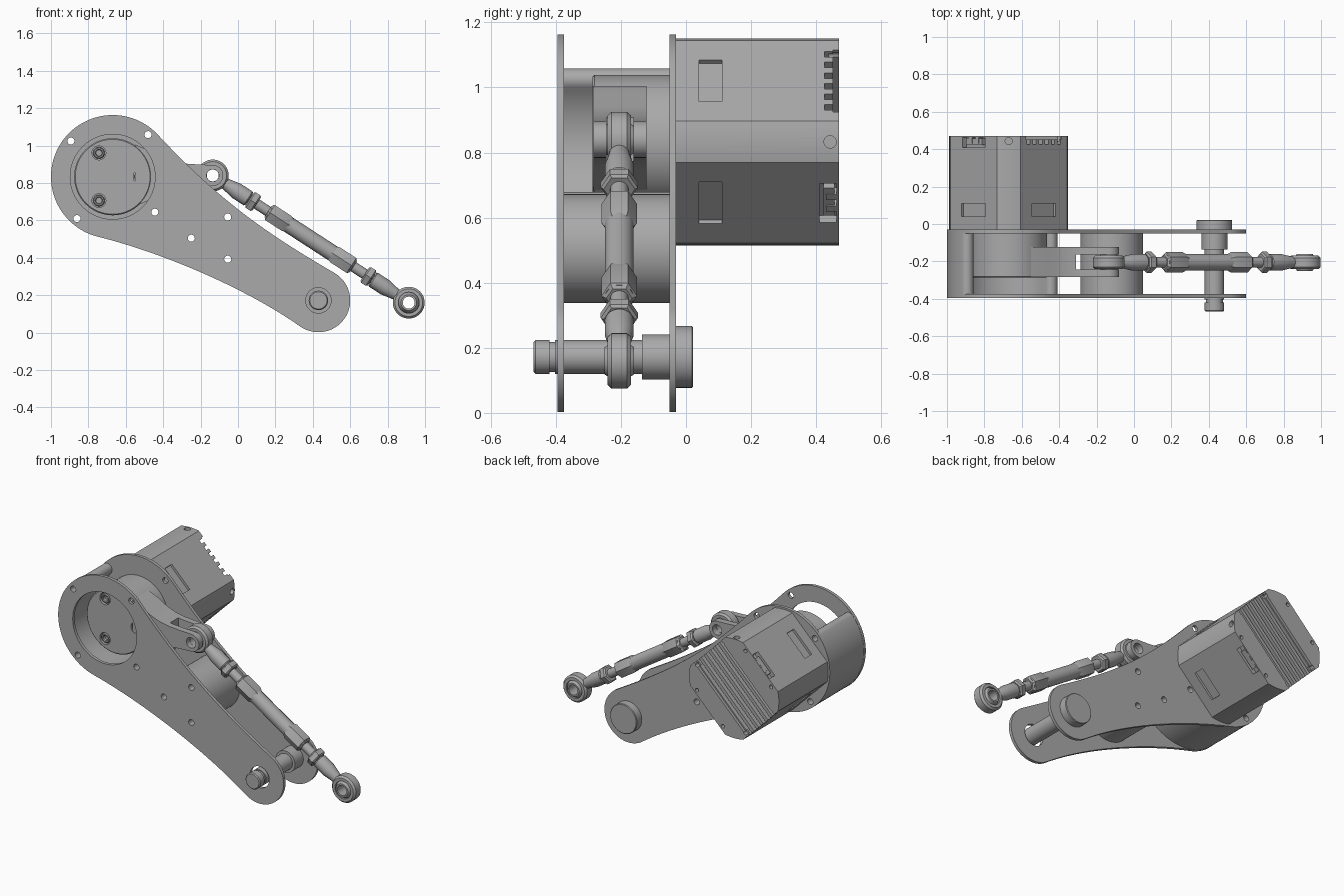
import bpy, bmesh, math
from math import cos, sin, radians
from mathutils import Vector, Matrix
from mathutils.geometry import interpolate_bezier

if "Cube" in bpy.data.objects:
    bpy.data.objects.remove(bpy.data.objects["Cube"])

grey = bpy.data.materials.new("machined_grey")
grey.use_nodes = True
COLOUR = (0.4, 0.4, 0.4, 1)
grey.diffuse_color = COLOUR
grey.node_tree.nodes["Principled BSDF"].inputs["Base Color"].default_value = COLOUR

HUB, FOOT = Vector((-0.67, 0.833)), Vector((0.43, 0.172))
PIVOT, TIP = Vector((-0.135, 0.84)), Vector((0.913, 0.16))
ROD_Y = -0.205
parts = []


def finish(name, bm):
    bmesh.ops.remove_doubles(bm, verts=bm.verts, dist=1e-5)
    bmesh.ops.recalc_face_normals(bm, faces=bm.faces)
    mesh = bpy.data.meshes.new(name)
    bm.to_mesh(mesh)
    bm.free()
    mesh.materials.append(grey)
    ob = bpy.data.objects.new(name, mesh)
    bpy.context.collection.objects.link(ob)
    parts.append(ob)
    return ob


def polar(centre, r, deg):
    return centre + r * Vector((cos(radians(deg)), sin(radians(deg))))


def arc(centre, r, a0, a1, steps=24):
    return [polar(centre, r, a0 + (a1 - a0) * i / steps) for i in range(steps + 1)]


def prism(name, outline, y0, y1):
    """Extrude an x-z outline along y."""
    bm = bmesh.new()
    face = bm.faces.new([bm.verts.new((p[0], y0, p[1])) for p in outline])
    new = bmesh.ops.extrude_face_region(bm, geom=[face])["geom"]
    bmesh.ops.translate(bm, vec=(0, y1 - y0, 0),
                        verts=[v for v in new if isinstance(v, bmesh.types.BMVert)])
    return finish(name, bm)


def disc(name, centre, r, y0, y1, sides=48):
    return prism(name, arc(centre, r, 0, 360 - 360 / sides, sides - 1), y0, y1)


def lathe(name, profile, origin, axis, sides=40, closed=False):
    """Revolve (distance, radius) pairs around an axis."""
    bm = bmesh.new()
    turn = Vector(axis).to_track_quat("Z", "Y")
    if not closed:
        profile = [(profile[0][0], 0)] + profile + [(profile[-1][0], 0)]
    rings = [[bm.verts.new(Vector(origin) + turn @ Vector(
        (r * cos(math.tau * k / sides), r * sin(math.tau * k / sides), t)))
        for k in range(sides)] for t, r in profile]
    pairs = list(zip(rings, rings[1:])) + ([(rings[-1], rings[0])] if closed else [])
    for a, b in pairs:
        for k in range(sides):
            n = (k + 1) % sides
            bm.faces.new((a[k], a[n], b[n], b[k]))
    return finish(name, bm)


def block(name, angle, radial, y, tangent):
    """Box about the hub axis; each argument is a (low, high) range."""
    bm = bmesh.new()
    bmesh.ops.create_cube(bm, size=1)
    spans = (radial, y, tangent)
    for v in bm.verts:
        v.co = [s[0] + (c + 0.5) * (s[1] - s[0]) for s, c in zip(spans, v.co)]
    bm.transform(Matrix.Translation((HUB.x, 0, HUB.y)) @ Matrix.Rotation(-radians(angle), 4, "Y"))
    return finish(name, bm)


def cut(target, cutters):
    for c in cutters:
        mod = target.modifiers.new("cut", "BOOLEAN")
        mod.operation, mod.solver, mod.object = "DIFFERENCE", "EXACT", c
        bpy.context.view_layer.objects.active = target
        bpy.ops.object.modifier_apply(modifier=mod.name)
        parts.remove(c)
        bpy.data.objects.remove(c)


def bezier(p0, d0, p1, d1, handle):
    a, b = (Vector((cos(radians(d)), sin(radians(d)))) * handle for d in (d0, d1))
    pts = interpolate_bezier(*[v.to_3d() for v in (p0, p0 + a, p1 - b, p1)], 26)
    return [v.to_2d() for v in pts[1:-1]]


# Side plates
BARREL = Vector((-0.12, 0.505))
rim_holes = [polar(HUB, 0.294, a) for a in (50, 139.5, 229.5, 320)]
barrel_holes = [polar(BARREL, 0.13, a) for a in (60, 180, 300)]


def drills(points):
    return [disc("drill", p, 0.019, -0.6, 0.0, 16) for p in points]


big, small = arc(HUB, 0.33, 43, 256, 60), arc(FOOT, 0.17, 235, 420, 40)
outline = (big + bezier(big[-1], -14, small[0], -35, 0.36)
           + small + bezier(small[-1], 150, big[0], 133, 0.45))
front_plate = prism("front_plate", outline, -0.395, -0.375)
back_plate = prism("back_plate", outline, -0.05, -0.03)
cut(front_plate, drills(rim_holes + barrel_holes)
    + [disc("window", HUB, 0.227, -0.5, -0.3, 64), disc("pin_hole", FOOT, 0.068, -0.5, -0.3)])
cut(back_plate, drills(rim_holes + barrel_holes))

# Curved spacer wall and round spacer between the plates
ends = [polar(HUB, 0.294, a) for a in (139.5, 320)]
wall = prism("spacer_wall", arc(HUB, 0.329, 139.5, 320, 40) + arc(ends[1], 0.035, 320, 500, 12)[1:-1]
             + arc(HUB, 0.259, 320, 139.5, 40) + arc(ends[0], 0.035, 319.5, 499.5, 12)[1:-1],
             -0.375, -0.05)
cut(wall, drills(rim_holes[1:]))
barrel = disc("round_spacer", BARREL, 0.167, -0.375, -0.05, 64)
cut(barrel, drills(barrel_holes))

# Output hub with recessed screws
hub = lathe("output_hub", [(-0.287, 0.2), (-0.281, 0.206), (-0.05, 0.206)],
            (HUB.x, 0, HUB.y), (0, 1, 0), 64)
screws = [polar(HUB, 0.147, a) for a in (0, 120, 240)]
cut(hub, [disc("counterbore", p, 0.037, -0.4, -0.262, 24) for p in screws])
for p in screws:
    lathe("hub_screw", [(-0.25, 0.016), (-0.28, 0.016), (-0.284, 0.02), (-0.284, 0.026),
                        (-0.278, 0.031), (-0.25, 0.031)], (p.x, 0, p.y), (0, 1, 0), 24, True)

# Crank arm with a forked end
side = [(-0.55, 0.165), (-0.48, 0.135), (-0.42, 0.1), (-0.36, 0.077), (-0.29, 0.064), (-0.2, 0.058)]
upper = [Vector((x, PIVOT.y + h)) for x, h in side]
lower = [Vector((x, PIVOT.y - h)) for x, h in side]
arm = prism("crank_arm", lower + arc(PIVOT, 0.056, -90, 90, 20) + upper[::-1], -0.284, -0.122)
slot = [(-0.31, 0.6), (0.1, 0.6), (0.1, 1.1), (-0.31, 1.1)]
cut(arm, [prism("fork_slot", slot, -0.244, -0.162), disc("fork_hole", PIVOT, 0.033, -0.5, 0, 32)])

# Motor body: four flats with rounded corners
body = [p for a in (0, 90, 180, 270) for p in arc(HUB, 0.318, a - 11.5, a + 11.5, 8)]
motor = prism("motor", body, -0.03, 0.47)
FLAT = 0.318 * cos(radians(33.5))
cutters = [block("cooling_recess", 45, (-0.5, 0.5), (0.452, 0.6), (-0.135, 0.135))]
for i in range(6):
    t = -0.115 + i * 0.046
    cutters.append(block("cooling_groove", 45, (-0.5, 0.5), (0.425, 0.6), (t - 0.012, t + 0.012)))
for a in (45, 135, 225, 315):
    cutters.append(block("side_pocket", a, (FLAT - 0.015, 0.5), (0.04, 0.11), (-0.09, 0.09)))
    for s in (-28, 28):
        cutters.append(disc("cap_hole", polar(HUB, 0.275, a + s), 0.012, 0.44, 0.6, 12))
for a in (0, 90):
    d = Vector((cos(radians(a)), 0, sin(radians(a))))
    cutters.append(lathe("corner_hole", [(0.295, 0.019), (0.4, 0.019)],
                         (HUB.x, 0.443, HUB.y), d, 20))
for a in (135, 315):
    cutters.append(block("socket_pocket", a, (FLAT - 0.03, 0.5), (0.41, 0.462), (-0.085, 0.085)))
cut(motor, cutters)
for a in (135, 315):
    block("socket", a, (FLAT - 0.035, FLAT - 0.004), (0.422, 0.456), (-0.06, 0.06))
    for t in (-0.025, 0.025):
        block("socket_tab", a, (FLAT - 0.035, FLAT), (0.43, 0.468), (t - 0.012, t + 0.012))

# Foot pin with groove, collar and head
lathe("foot_pin", [(-0.468, 0.046), (-0.462, 0.052), (-0.42, 0.052), (-0.42, 0.046), (-0.403, 0.046),
                   (-0.403, 0.052), (-0.135, 0.052), (-0.135, 0.069), (-0.05, 0.069)],
      (FOOT.x, 0, FOOT.y), (0, 1, 0))
lathe("foot_pin_head", [(-0.03, 0.095), (0.018, 0.095), (0.022, 0.091)],
      (FOOT.x, 0, FOOT.y), (0, 1, 0), 48)

# Adjustable link rod, its two ends mirrored about the middle
start, end = Vector((PIVOT.x, ROD_Y, PIVOT.y)), Vector((TIP.x, ROD_Y, TIP.y))
length = (end - start).length
for label, o, d in (("upper", start, end - start), ("lower", end, start - end)):
    lathe(label + "_rod_eye", [(-0.036, 0.056), (-0.036, 0.074), (-0.024, 0.085), (0.024, 0.085),
                               (0.036, 0.074), (0.036, 0.056)], o, (0, 1, 0), 40, True)
    lathe(label + "_rod_ball", [(-0.045, 0.032), (-0.045, 0.042), (-0.025, 0.055), (0, 0.06),
                                (0.025, 0.055), (0.045, 0.042), (0.045, 0.032)], o, (0, 1, 0), 40, True)
    lathe(label + "_rod_shank", [(0.075, 0.03), (0.11, 0.036), (0.15, 0.044), (0.225, 0.044),
                                 (0.232, 0.038)], o, d, 32)
    lathe(label + "_lock_nut", [(0.234, 0.048), (0.242, 0.057), (0.272, 0.057), (0.28, 0.048)], o, d, 6)
    lathe(label + "_thread", [(0.22, 0.028), (0.4, 0.028)], o, d, 24)
    lathe(label + "_turnbuckle_hex", [(0.353, 0.04), (0.365, 0.055), (0.47, 0.055), (0.49, 0.045)], o, d, 6)
lathe("turnbuckle_body", [(0.36, 0.044), (length - 0.36, 0.044)], start, end - start, 32)

# Smooth curved surfaces, keep hard edges
bpy.ops.object.select_all(action="DESELECT")
for ob in parts:
    ob.select_set(True)
bpy.context.view_layer.objects.active = parts[0]
bpy.ops.object.shade_smooth_by_angle(angle=radians(25))
